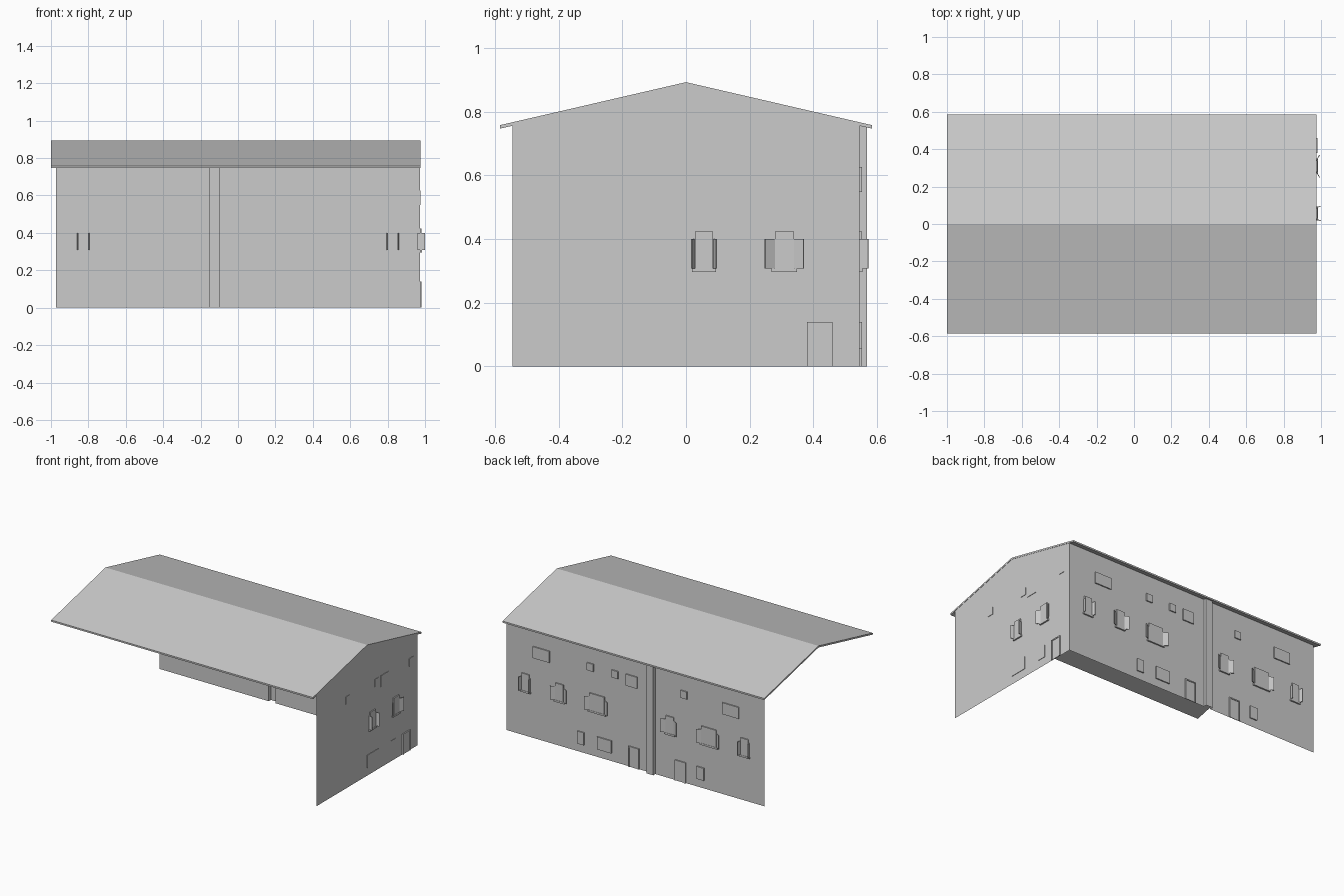
import bpy, bmesh
from mathutils import Matrix, Vector

if "Cube" in bpy.data.objects:
    bpy.data.objects.remove(bpy.data.objects["Cube"])

WX, WY = 0.973, 0.545          # outer planes of the right and back walls
SLOPE, RIDGE, EAVE = 0.231, 0.893, 0.585


def make(name, bm):
    me = bpy.data.meshes.new(name)
    bm.to_mesh(me)
    bm.free()
    ob = bpy.data.objects.new(name, me)
    bpy.context.collection.objects.link(ob)
    return ob


def on_wall(wall, u, d, z):
    """Wall coordinates: u along the wall, d outward, z up."""
    return Vector((WX + d, u, z)) if wall == "right" else Vector((u, WY + d, z))


def box(bm, wall, u0, u1, z0, z1, depth):
    """Raised block on a wall, open at the back."""
    def ring(d):
        return [bm.verts.new(on_wall(wall, u, d, z))
                for u, z in ((u0, z0), (u1, z0), (u1, z1), (u0, z1))]
    back, front = ring(0), ring(depth)
    bm.faces.new(front)
    for i in range(4):
        j = (i + 1) % 4
        bm.faces.new((back[i], back[j], front[j], front[i]))
    if wall == "back":
        bmesh.ops.reverse_faces(bm, faces=[f for f in bm.faces])


def block(name, wall, *dims):
    bm = bmesh.new()
    box(bm, wall, *dims)
    make(name, bm)


def shutter(wall, hinge, free, z0=0.308, z1=0.40, t=0.004):
    """Thin leaf between two (u, d) points."""
    bm = bmesh.new()
    a, b = Vector(hinge), Vector(free)
    n = (b - a).normalized()
    n = Vector((-n.y, n.x)) * t / 2
    bot = [bm.verts.new(on_wall(wall, p.x, p.y, z0)) for p in (a + n, b + n, b - n, a - n)]
    ex = bmesh.ops.extrude_face_region(bm, geom=[bm.faces.new(bot)])
    bmesh.ops.translate(bm, vec=(0, 0, z1 - z0),
                        verts=[v for v in ex["geom"] if isinstance(v, bmesh.types.BMVert)])
    bm.faces.new(bot) if not any(set(f.verts) == set(bot) for f in bm.faces) else None
    bmesh.ops.recalc_face_normals(bm, faces=bm.faces)
    make("shutter", bm)


def shutter_window(wall, c, half, du, d0, d1):
    block("window_frame", wall, c - half, c + half, 0.296, 0.424, 0.008)
    block("window_sill", wall, c - half - 0.010, c + half + 0.010, 0.296, 0.308, 0.010)
    for s in (-1, 1):
        shutter(wall, (c + s * half, d0), (c + s * (half + du), d1))


def door(wall, u0, u1):
    block("door_jamb", wall, u0, u0 + 0.008, 0, 0.14, 0.008)
    block("door_jamb", wall, u1 - 0.008, u1, 0, 0.14, 0.008)
    block("door_lintel", wall, u0 + 0.008, u1 - 0.008, 0.132, 0.14, 0.008)
    block("door_panel", wall, u0 + 0.008, u1 - 0.008, 0, 0.132, 0.004)


# Walls: right gable and back wall with a shallow pilaster (front and left are open)
plan = [(WX, -WY), (WX, 0), (WX, WY), (-0.10, WY), (-0.10, 0.568),
        (-0.15, 0.568), (-0.15, WY), (-0.974, WY)]
bm = bmesh.new()
low = [bm.verts.new((x, y, 0)) for x, y in plan]
top = [bm.verts.new((x, y, RIDGE - 0.011 - SLOPE * abs(y))) for x, y in plan]
for i in range(len(plan) - 1):
    bm.faces.new((low[i], low[i + 1], top[i + 1], top[i]))
make("walls", bm)

# Roof: folded slab
T = 0.011
section = [(-EAVE, RIDGE - SLOPE * EAVE), (0, RIDGE), (EAVE, RIDGE - SLOPE * EAVE)]
section += [(y, z - T) for y, z in reversed(section)]
bm = bmesh.new()
ends = [[bm.verts.new((x, y, z)) for y, z in section] for x in (-1.0, 0.975)]
for i in range(6):
    j = (i + 1) % 6
    bm.faces.new((ends[0][i], ends[0][j], ends[1][j], ends[1][i]))
for e in ends:
    bm.faces.new((e[0], e[1], e[4], e[5]))
    bm.faces.new((e[1], e[2], e[3], e[4]))
bmesh.ops.recalc_face_normals(bm, faces=bm.faces)
make("roof", bm)

# Upper floor windows: small ones, then taller ones
SMALL, TALL, LOW = (0.575, 0.626), (0.548, 0.626), (0.055, 0.14)
windows = {
    "right": [(-0.231, -0.184, SMALL), (0.083, 0.13, SMALL), (0.148, 0.234, TALL),
              (0.452, 0.50, SMALL), (0.0, 0.122, LOW), (0.252, 0.312, LOW)],
    "back": [(0.645, 0.77, TALL), (0.314, 0.362, SMALL), (0.128, 0.176, SMALL),
             (-0.016, 0.07, TALL), (-0.392, -0.344, SMALL), (-0.783, -0.658, TALL),
             (0.385, 0.435, LOW), (0.178, 0.285, LOW), (-0.52, -0.466, LOW)],
}
for wall, items in windows.items():
    for u0, u1, (z0, z1) in items:
        block("window", wall, u0, u1, z0, z1, 0.008 if wall == "back" else 0.003)

# Middle floor: shutters wide open or folded out square to the wall
for wall, c in (("right", 0.0565), ("back", 0.827), ("back", -0.827)):
    shutter_window(wall, c, 0.028, 0.011, -0.012, 0.027)
for wall, c in (("right", 0.309), ("back", 0.57), ("back", -0.262)):
    shutter_window(wall, c, 0.030, 0.031, 0.002, 0.020)
for c in (0.287, -0.557):
    shutter_window("back", c, 0.056, 0.031, 0.002, 0.020)

# Doors
door("right", 0.38, 0.46)
door("back", -0.03, 0.05)
door("back", -0.382, -0.302)
